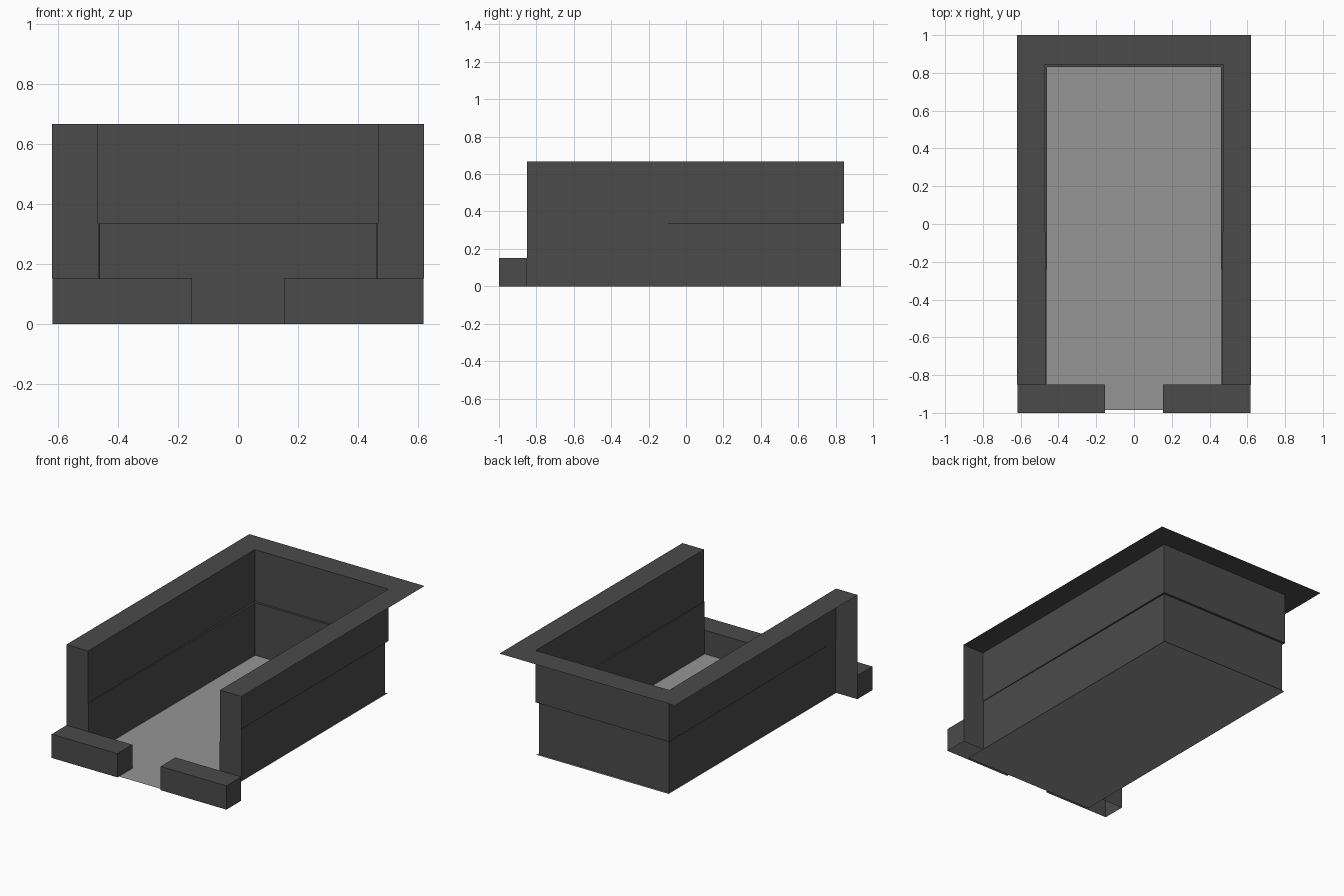
import bpy

if "Cube" in bpy.data.objects:
    bpy.data.objects.remove(bpy.data.objects["Cube"])


def material(name, v):
    m = bpy.data.materials.new(name)
    m.diffuse_color = (v, v, v, 1)
    m.use_nodes = True
    m.node_tree.nodes["Principled BSDF"].inputs["Base Color"].default_value = m.diffuse_color
    return m


dark = material("dark_grey", 0.07)
light = material("light_grey", 0.30)


def sheet(name, verts, faces, mat):
    me = bpy.data.meshes.new(name)
    me.from_pydata(verts, [], faces)
    me.materials.append(mat)
    ob = bpy.data.objects.new(name, me)
    bpy.context.collection.objects.link(ob)
    return ob


def loft_u(name, sections):
    """Bridge U-shaped paths (front x, back x, back y, z), open at the front."""
    verts, faces = [], []
    for fx, bx, by, z in sections:
        verts += [(-fx, FRONT, z), (-bx, by, z), (bx, by, z), (fx, FRONT, z)]
    for s in range(len(sections) - 1):
        for i in range(3):
            a = s * 4 + i
            faces.append((a, a + 4, a + 5, a + 1))
    return sheet(name, verts, faces, dark)


FRONT, TOP, STEP, LOW = -0.85, 0.667, 0.335, 0.152

# Walls: single-skin lower and upper bands with a thin ledge between them
lower = (0.463, 0.46, 0.83)
upper = (0.467, 0.473, 0.845)
loft_u("walls", [lower + (0.0,), lower + (STEP,), upper + (STEP,), upper + (TOP,)])

# Flat rim around the top of the walls
loft_u("rim", [upper + (TOP,), (0.62, 0.62, 1.0, TOP)])

# Floor panel
sheet("floor", [(-0.468, -0.985, 0), (0.468, -0.985, 0), (0.468, 0.843, 0), (-0.468, 0.843, 0)],
      [(0, 1, 2, 3)], light)

for side, s in (("left", -1), ("right", 1)):
    # Flat end panels closing the front of each side wall
    sheet(side + "_end_panel",
          [(s * x, FRONT, z) for x, z in ((0.463, LOW), (0.62, LOW), (0.62, TOP),
                                          (0.467, TOP), (0.467, STEP), (0.463, STEP))],
          [(0, 1, 2, 3, 4, 5) if s > 0 else (5, 4, 3, 2, 1, 0)], dark)
    # Low front walls, open underneath
    x0, x1 = sorted((s * 0.153, s * 0.618))
    ring = [(x0, -1.0), (x1, -1.0), (x1, FRONT), (x0, FRONT)]
    sheet(side + "_front_wall",
          [(x, y, z) for z in (0, LOW) for x, y in ring],
          [(i, (i + 1) % 4, (i + 1) % 4 + 4, i + 4) for i in range(4)] + [(4, 5, 6, 7)], dark)
